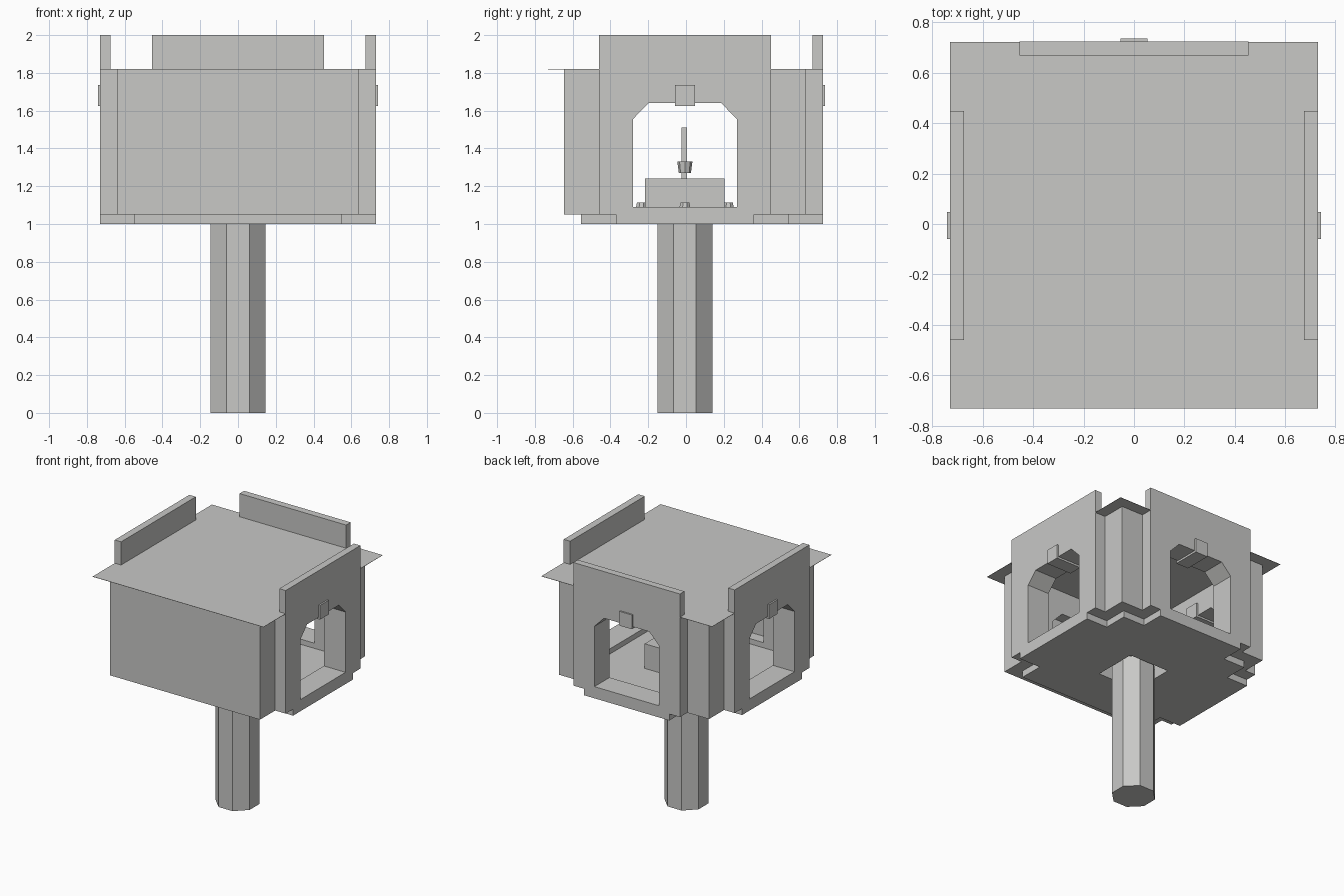
import bpy
import bmesh
from math import pi, radians
from mathutils import Matrix, Vector

if "Cube" in bpy.data.objects:
    bpy.data.objects.remove(bpy.data.objects["Cube"])

stone = bpy.data.materials.new("stone grey")
stone.use_nodes = True
GREY = (0.58, 0.58, 0.565, 1)
stone.diffuse_color = GREY
stone.node_tree.nodes["Principled BSDF"].inputs["Base Color"].default_value = GREY

CENTRE = Matrix.Translation((0, -0.006, 0))
SIDES = {"front": 0, "right": pi / 2, "back": pi, "left": -pi / 2}
OPEN_SIDES = ("right", "back", "left")

# Main levels and distances from the centre
BASE, FLOOR, SILL, ROOF, TOP = 1.0, 1.05, 1.09, 1.82, 2.0
INNER, CORE, OUTER = 0.545, 0.64, 0.73
PLATE_W, ARM_W, HOLE, HATCH = 0.455, 0.365, 0.17, 0.21


def finish(name, bm, angle=0):
    """Turn a bmesh into an object, rotated around the tower axis."""
    bmesh.ops.recalc_face_normals(bm, faces=bm.faces)
    bm.transform(CENTRE @ Matrix.Rotation(angle, 4, "Z"))
    mesh = bpy.data.meshes.new(name)
    bm.to_mesh(mesh)
    bm.free()
    mesh.materials.append(stone)
    obj = bpy.data.objects.new(name, mesh)
    bpy.context.collection.objects.link(obj)
    return obj


def box(name, x, y, z, angle=0):
    bm = bmesh.new()
    bmesh.ops.create_cube(bm, size=1)
    lo, hi = Vector((x[0], y[0], z[0])), Vector((x[1], y[1], z[1]))
    for v in bm.verts:
        v.co = (lo + hi) / 2 + v.co * (hi - lo)
    return finish(name, bm, angle)


def arch_wall(name, width, near, far, angle):
    """Wall with a chamfered opening: half outline, extruded and mirrored."""
    half = [(0, FLOOR), (width, FLOOR), (width, ROOF), (0, ROOF), (0, 1.64),
            (0.193, 1.64), (0.275, 1.555), (0.275, SILL), (0, SILL)]
    bm = bmesh.new()
    for s in (1, -1):
        a, b = [[bm.verts.new((s * u, -d, z)) for u, z in half] for d in (near, far)]
        bm.faces.new(a)
        bm.faces.new(b)
        for i in range(len(half)):
            j = (i + 1) % len(half)
            if half[i][0] or half[j][0]:
                bm.faces.new((a[i], a[j], b[j], b[i]))
    bmesh.ops.remove_doubles(bm, verts=bm.verts, dist=0.0001)
    return finish(name, bm, angle)


def frustum(name, sides, r_low, r_high, z, at=(0, 0), turn=0):
    bm = bmesh.new()
    place = Matrix.Translation((at[0], at[1], sum(z) / 2)) @ Matrix.Rotation(turn, 4, "Z")
    bmesh.ops.create_cone(bm, cap_ends=True, segments=sides, radius1=r_low,
                          radius2=r_high, depth=z[1] - z[0], matrix=place)
    return finish(name, bm)


# Supporting column
frustum("column", 8, 0.157, 0.157, (0, FLOOR), turn=radians(22.5))

# Floor slab around a square shaft, and the hatch walls above it
for side, angle in SIDES.items():
    box(side + "_floor", (HOLE, 0.55), (-HOLE, 0.55), (BASE, FLOOR), angle)
    box(side + "_hatch_wall", (HOLE, HATCH), (-HOLE, HATCH), (FLOOR, 1.24), angle)
box("hatch_lid", (-HATCH, HATCH), (-HATCH, HATCH), (1.2, 1.24))

# Low studs round the hatch
for x, y in ((0.25, 0), (-0.25, 0), (0, 0.23), (0, -0.23)):
    frustum("hatch_stud", 8, 0.04, 0.025, (FLOOR, 1.115), (x, y), radians(22.5))

# Post with a small cup standing on the hatch
box("hatch_post", (-0.015, 0.015), (-0.018, 0.012), (1.24, 1.51))
frustum("post_cup", 8, 0.032, 0.04, (1.27, 1.33))

# Core walls, with the front one closed by a panel
arch_wall("front_wall", CORE, INNER, CORE - 0.008, SIDES["front"])
box("front_panel", (-CORE, CORE), (-CORE, -CORE + 0.008), (FLOOR, ROOF))
arch_wall("back_wall", CORE, INNER, CORE, SIDES["back"])
for side in ("right", "left"):
    arch_wall(side + "_wall", INNER, INNER, CORE, SIDES[side])

# Raised facades with parapet, keystone and floor arm
for side in OPEN_SIDES:
    angle = SIDES[side]
    arch_wall(side + "_facade", PLATE_W, CORE, OUTER, angle)
    box(side + "_parapet", (-PLATE_W, PLATE_W), (-OUTER, -0.675), (ROOF, TOP), angle)
    box(side + "_keystone", (-0.053, 0.053), (-0.742, -0.53), (1.625, 1.735), angle)
    box(side + "_floor_arm", (-ARM_W, ARM_W), (-OUTER, -0.55), (BASE, FLOOR), angle)

# Thin roof sheet overhanging the corners
box("roof", (-0.729, 0.729), (-0.725, 0.729), (ROOF - 0.001, ROOF + 0.001))
